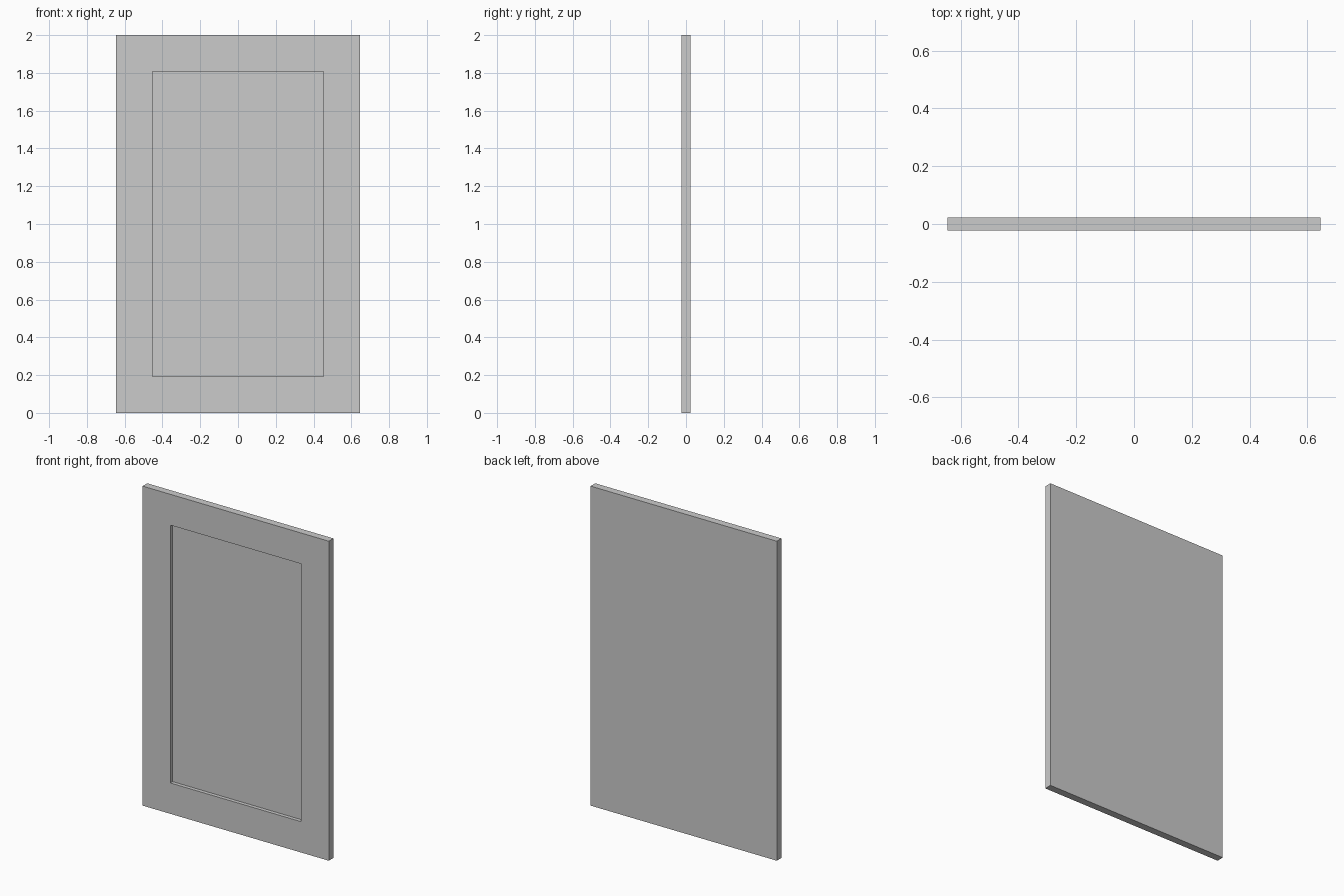
import bpy, bmesh

if "Cube" in bpy.data.objects:
    bpy.data.objects.remove(bpy.data.objects["Cube"])

WIDTH, HEIGHT, THICK = 1.29, 2.0, 0.046
BORDER, DEPTH = 0.193, 0.023

# Door slab
bm = bmesh.new()
bmesh.ops.create_cube(bm, size=1)
bmesh.ops.scale(bm, vec=(WIDTH, THICK, HEIGHT), verts=bm.verts)
bmesh.ops.translate(bm, vec=(0, 0, HEIGHT / 2), verts=bm.verts)

# Front border, then the recessed centre field
bm.normal_update()
front = min(bm.faces, key=lambda f: f.calc_center_median().y)
bmesh.ops.inset_region(bm, faces=[front], thickness=BORDER, use_even_offset=True)
field = bmesh.ops.extrude_face_region(bm, geom=[front])["geom"]
bmesh.ops.translate(bm, vec=(0, DEPTH, 0),
                    verts=[g for g in field if isinstance(g, bmesh.types.BMVert)])
if front.is_valid:
    bmesh.ops.delete(bm, geom=[front], context='FACES_ONLY')
bmesh.ops.recalc_face_normals(bm, faces=bm.faces)

mesh = bpy.data.meshes.new("recessed_panel")
bm.to_mesh(mesh)
bm.free()
panel = bpy.data.objects.new("recessed_panel", mesh)
bpy.context.collection.objects.link(panel)
